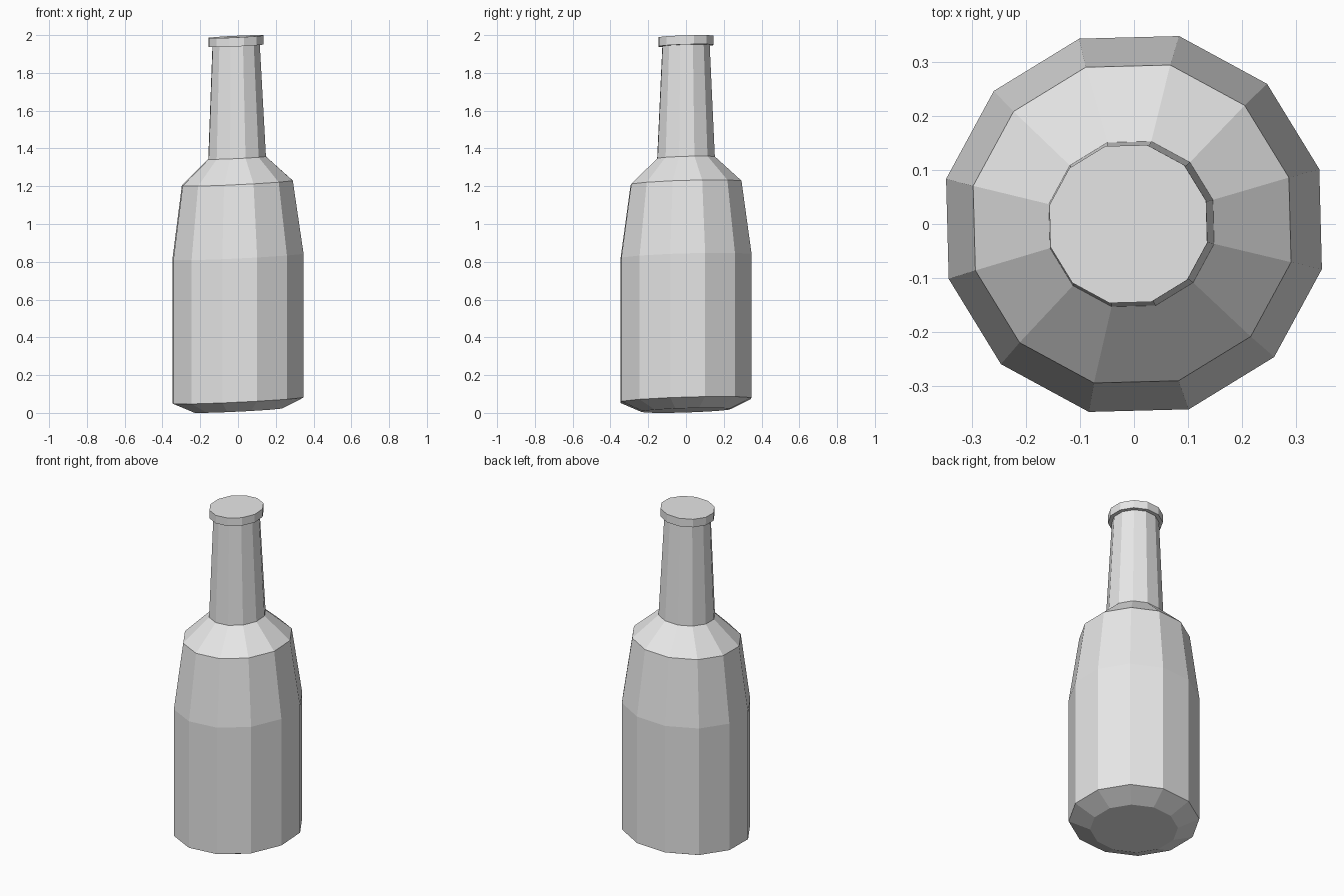
import bpy
import bmesh
from math import cos, sin, radians, tau

default = bpy.data.objects.get("Cube")
if default:
    bpy.data.objects.remove(default, do_unlink=True)

SIDES = 12
TURN = radians(16.5)            # angle of the first corner
TILT_X, TILT_Y = 0.048, 0.03    # slope of every ring
LEAN = -0.009                   # sideways drift over the upper part

grey = bpy.data.materials.new("light grey")
grey.use_nodes = True
colour = (0.8, 0.8, 0.8, 1)
grey.diffuse_color = colour
grey.node_tree.nodes["Principled BSDF"].inputs["Base Color"].default_value = colour


def add_ring(bm, radius, height):
    """One slightly tilted polygon ring."""
    drift = LEAN * max(0, height - 0.83)
    ring = []
    for i in range(SIDES):
        a = TURN + tau * i / SIDES
        x, y = radius * cos(a), radius * sin(a)
        ring.append(bm.verts.new((x + drift, y, height + TILT_X * x + TILT_Y * y)))
    return ring


def lathe(name, profile):
    """Closed faceted solid from (radius, height) pairs, bottom to top."""
    bm = bmesh.new()
    rings = [add_ring(bm, r, z) for r, z in profile]
    for low, high in zip(rings, rings[1:]):
        for i in range(SIDES):
            j = (i + 1) % SIDES
            bm.faces.new((low[i], low[j], high[j], high[i]))
    bm.faces.new(rings[0][::-1])
    bm.faces.new(rings[-1])
    bmesh.ops.recalc_face_normals(bm, faces=bm.faces)
    mesh = bpy.data.meshes.new(name)
    bm.to_mesh(mesh)
    bm.free()
    mesh.materials.append(grey)
    obj = bpy.data.objects.new(name, mesh)
    bpy.context.collection.objects.link(obj)
    return obj


# Bevelled base, straight body, tapered shoulder, neck and lip as one shell
lathe("bottle", [
    (0.24, 0.0136),
    (0.357, 0.067),
    (0.357, 0.828),
    (0.302, 1.217),
    (0.157, 1.351),
    (0.129, 1.944),
    (0.150, 1.944),
    (0.150, 1.992),
])
